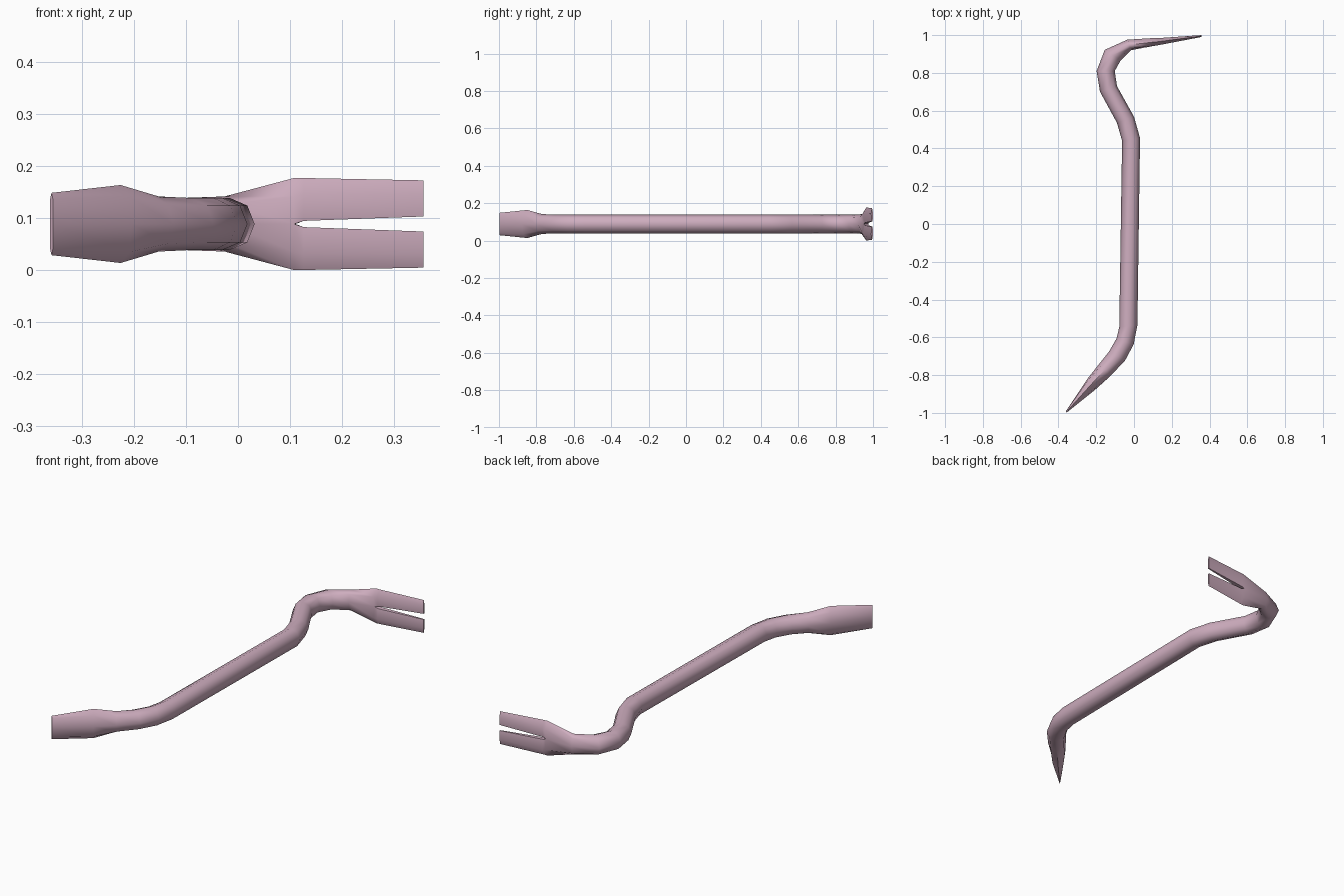
import bpy, bmesh, math
from mathutils import Vector

if "Cube" in bpy.data.objects:
    bpy.data.objects.remove(bpy.data.objects["Cube"])

ZC = 0.089
bm = bmesh.new()


def station(left, right, h, q=0.707, wq=0.707, ws=1.0):
    """Eight-sided section: outer/inner points in plan, half height, corner height, corner and side width."""
    c = (Vector(left) + Vector(right)) / 2
    a = (Vector(right) - Vector(left)) / 2
    shape = [(0, 1), (wq, q), (ws, 0), (wq, -q), (0, -1), (-wq, -q), (-ws, 0), (-wq, q)]
    return [bm.verts.new((c.x + a.x * u, c.y + a.y * u, ZC + h * v)) for u, v in shape]


def bridge(r0, r1, closed=True):
    n = len(r0)
    for i in range(n if closed else n - 1):
        j = (i + 1) % n
        bm.faces.new((r0[i], r0[j], r1[j], r1[i]))


# Bar: chisel tip, lower bend, shaft, hook, base of the fork
rings = [
    station((-0.362, -0.993), (-0.356, -0.998), 0.06, 0.8, 0.9),
    station((-0.247, -0.82), (-0.205, -0.877), 0.075, 0.72, 0.8),
    station((-0.180, -0.735), (-0.125, -0.805), 0.053),
    station((-0.132, -0.675), (-0.047, -0.722), 0.05),
    station((-0.092, -0.605), (-0.002, -0.638), 0.05),
    station((-0.078, -0.545), (0.018, -0.535), 0.05),
    station((-0.063, 0.44), (0.032, 0.455), 0.05),
    station((-0.09, 0.535), (0.0, 0.568), 0.05),
    station((-0.18, 0.70), (-0.09, 0.73), 0.05),
    station((-0.198, 0.81), (-0.102, 0.81), 0.05),
    station((-0.155, 0.922), (-0.07, 0.867), 0.05),
    station((-0.035, 0.976), (-0.017, 0.92), 0.053),
    station((0.112, 0.985), (0.107, 0.943), 0.089, 0.6, 1.0, 0.55),
]
for a, b in zip(rings, rings[1:]):
    bridge(a, b)
bm.faces.new(rings[0])

# Two claws, each growing from half of the fork base, with a tapering slot between
base = rings[-1]
for s, idx in ((1, (6, 7, 0, 1, 2)), (-1, (2, 3, 4, 5, 6))):
    prev = [base[i] for i in idx]
    for x, yc, w, outer, inner in ((0.126, 0.965, 0.019, 0.0885, 0.006),
                                   (0.357, 0.995, 0.005, 0.084, 0.0145)):
        mid = inner + 0.62 * (outer - inner)
        pts = [(0.6, inner), (1, mid), (0, outer), (-1, mid), (-0.6, inner)]
        ring = [bm.verts.new((x, yc + s * w * u, ZC + s * z)) for u, z in pts]
        bridge(prev, ring)
        prev = ring
    bm.faces.new(prev)

bmesh.ops.recalc_face_normals(bm, faces=bm.faces)
mesh = bpy.data.meshes.new("pry_bar")
bm.to_mesh(mesh)
bm.free()
bar = bpy.data.objects.new("pry_bar", mesh)
bpy.context.collection.objects.link(bar)

# Pink painted finish
mat = bpy.data.materials.new("pink_paint")
mat.diffuse_color = (0.62, 0.42, 0.52, 1)
mat.use_nodes = True
mat.node_tree.nodes["Principled BSDF"].inputs["Base Color"].default_value = mat.diffuse_color
mesh.materials.append(mat)

bpy.context.view_layer.objects.active = bar
bar.select_set(True)
bpy.ops.object.shade_smooth_by_angle(angle=math.radians(60))
